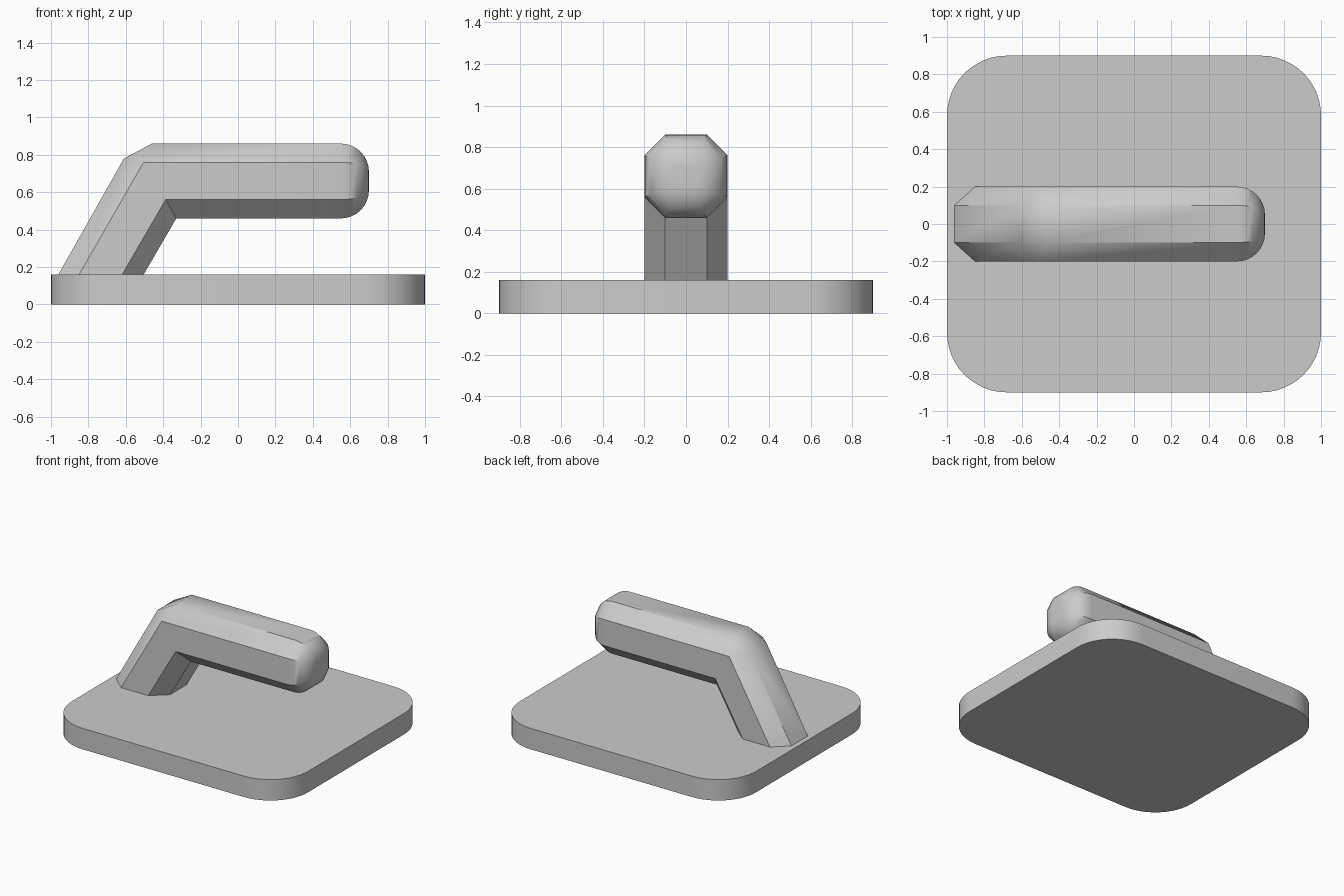
import bpy, bmesh
from math import sin, cos, pi, radians, sqrt

cube = bpy.data.objects.get("Cube")
if cube:
    bpy.data.objects.remove(cube, do_unlink=True)

grey = bpy.data.materials.new("plain_grey")
grey.use_nodes = True
colour = (0.6, 0.6, 0.6, 1)
grey.diffuse_color = colour
grey.node_tree.nodes["Principled BSDF"].inputs["Base Color"].default_value = colour


def finish(bm, name):
    """Clean up the mesh, link it and smooth its shallow edges."""
    bmesh.ops.remove_doubles(bm, verts=bm.verts, dist=0.0005)
    bmesh.ops.recalc_face_normals(bm, faces=bm.faces)
    mesh = bpy.data.meshes.new(name)
    bm.to_mesh(mesh)
    bm.free()
    mesh.materials.append(grey)
    obj = bpy.data.objects.new(name, mesh)
    bpy.context.collection.objects.link(obj)
    bpy.ops.object.select_all(action='DESELECT')
    obj.select_set(True)
    bpy.context.view_layer.objects.active = obj
    bpy.ops.object.shade_smooth_by_angle(angle=radians(35))


# Base plate: a slab with rounded vertical corners
bm = bmesh.new()
bmesh.ops.create_cube(bm, size=1)
for v in bm.verts:
    v.co = (v.co.x * 2, v.co.y * 1.8, (v.co.z + 0.5) * 0.16)
corners = [e for e in bm.edges if abs(e.verts[0].co.z - e.verts[1].co.z) > 0.1]
bmesh.ops.bevel(bm, geom=corners, offset=0.32, segments=12, profile=0.5, affect='EDGES')
finish(bm, "base_plate")

# Handle: a chamfered square section swept up the slanted leg and along the grip
HALF, FLAT, ROUND, TIP, MID = 0.2, 0.1, 0.15, 0.7, 0.66


def ring(profile):
    """Make an eight-sided loop from (x, y, z) points on the left half."""
    points = profile + [(x, -y, z) for x, y, z in reversed(profile)]
    return [bm.verts.new(p) for p in points]


def leg_ring(outer, upper, lower, inner):
    widths = (FLAT, HALF, HALF, FLAT)
    return ring([(x, y, z) for (x, z), y in zip((outer, upper, lower, inner), widths)])


def grip_ring(x, inset):
    h, f = HALF - inset, FLAT - inset * (sqrt(2) - 1)
    return ring([(x, f, MID + h), (x, h, MID + f), (x, h, MID - f), (x, f, MID - h)])


bm = bmesh.new()
elbow = [(-0.505, 0.76), (-0.387, 0.56), (-0.33, 0.46)]
rings = [
    leg_ring((-0.966, 0.15), (-0.855, 0.15), (-0.625, 0.15), (-0.51, 0.15)),
    leg_ring((-0.61, 0.78), *elbow),
    leg_ring((-0.46, 0.86), *elbow),
]
# Rounded free end of the grip
STEPS = 8
for i in range(STEPS + 1):
    a = i / STEPS * pi / 2
    rings.append(grip_ring(TIP - ROUND * (1 - sin(a)), ROUND * (1 - cos(a))))
for lo, hi in zip(rings, rings[1:]):
    for i in range(8):
        j = (i + 1) % 8
        bm.faces.new((lo[i], lo[j], hi[j], hi[i]))
bm.faces.new(rings[0])
bm.faces.new(rings[-1])
finish(bm, "handle")
